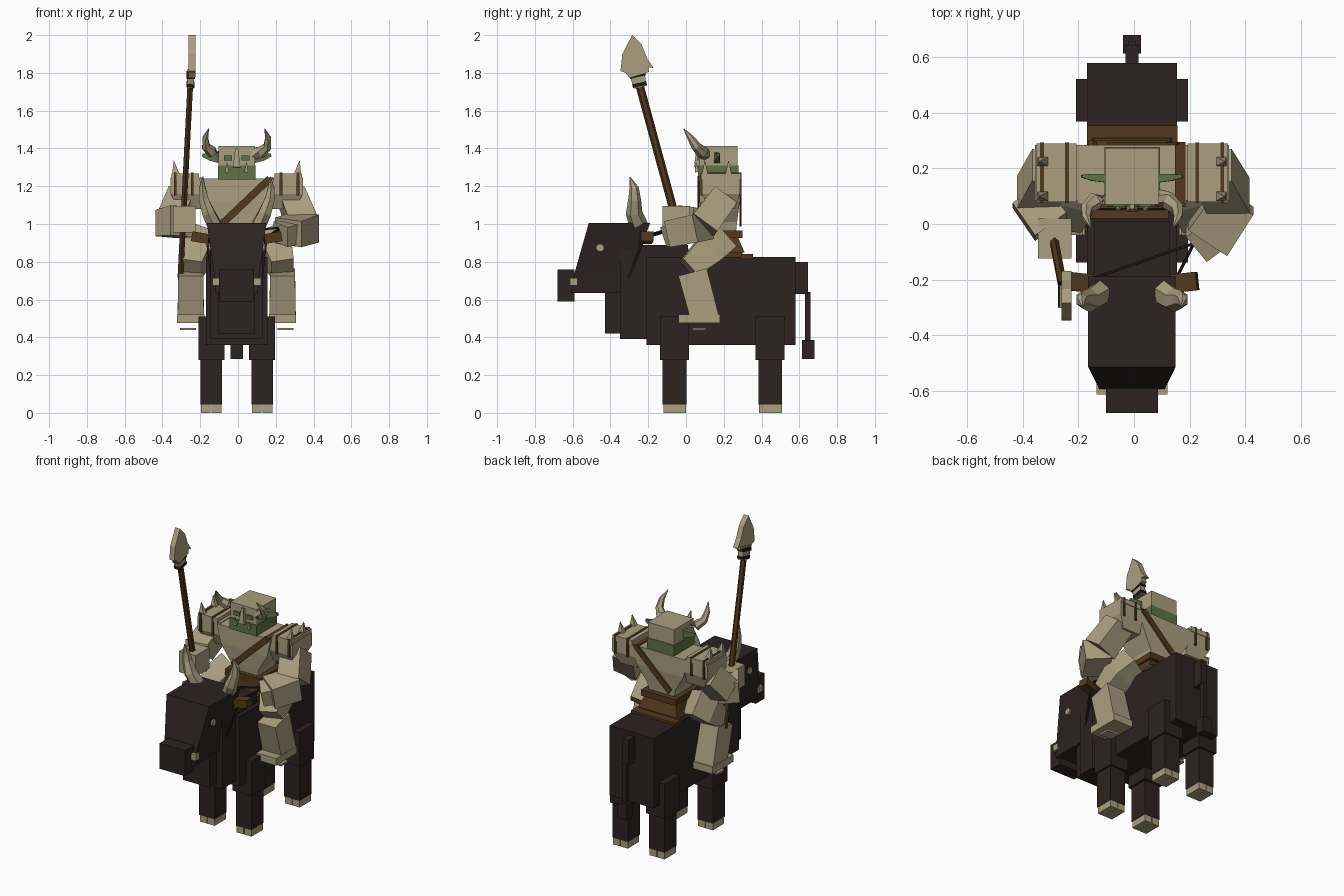
import bpy, bmesh, math
from mathutils import Vector

CX = -0.007  # shared centre line


def material(name, rgb):
    m = bpy.data.materials.new(name)
    m.diffuse_color = (*rgb, 1)
    return m


TAN = material("bone_tan", (0.40, 0.345, 0.215))
HIDE = material("dark_hide", (0.026, 0.016, 0.016))
BROWN = material("leather_brown", (0.085, 0.040, 0.013))
GREEN = material("green_skin", (0.11, 0.17, 0.06))
BLACK = material("dark_cord", (0.012, 0.008, 0.008))


def loft(name, rings, mat):
    """Closed skin through equally sized rings of points."""
    bm = bmesh.new()
    vs = [[bm.verts.new(p) for p in r] for r in rings]
    n = len(vs[0])
    for a, b in zip(vs, vs[1:]):
        for i in range(n):
            j = (i + 1) % n
            bm.faces.new((a[i], a[j], b[j], b[i]))
    bm.faces.new(vs[0][::-1])
    bm.faces.new(vs[-1])
    bmesh.ops.recalc_face_normals(bm, faces=bm.faces)
    me = bpy.data.meshes.new(name)
    bm.to_mesh(me)
    bm.free()
    me.materials.append(mat)
    ob = bpy.data.objects.new(name, me)
    bpy.context.collection.objects.link(ob)
    return ob


def stack(name, levels, mat):
    """Rectangles (z, x0, x1, y0, y1) stacked upward."""
    return loft(name, [[(a, c, z), (b, c, z), (b, d, z), (a, d, z)] for z, a, b, c, d in levels], mat)


def box(name, x0, x1, y0, y1, z0, z1, mat):
    return stack(name, [(z0, x0, x1, y0, y1), (z1, x0, x1, y0, y1)], mat)


def prism(name, profile, x0, x1, mat):
    """Side profile (y, z) pulled across x."""
    return loft(name, [[(x, y, z) for y, z in profile] for x in (x0, x1)], mat)


def limb(name, pts, sizes, mat, sides=4):
    """Tapered bar along points; sizes are half widths (across x, other)."""
    pts = [Vector(p) for p in pts]
    k = math.sqrt(2) if sides == 4 else 1
    rings = []
    for i, p in enumerate(pts):
        d = (pts[min(i + 1, len(pts) - 1)] - pts[max(i - 1, 0)]).normalized()
        ref = Vector((1, 0, 0)) if abs(d.x) < 0.9 else Vector((0, 1, 0))
        u = (ref - d * ref.dot(d)).normalized()
        v = d.cross(u)
        ring = []
        for s in range(sides):
            t = 2 * math.pi * (s + 0.5) / sides
            ring.append(p + u * math.cos(t) * sizes[i][0] * k + v * math.sin(t) * sizes[i][1] * k)
        rings.append(ring)
    return loft(name, rings, mat)


# ---- beast: body, neck, jaw, head ----
box("beast_body", -0.17, 0.155, -0.21, 0.58, 0.36, 0.825, HIDE)
box("beast_neck", -0.145, 0.13, -0.35, 0.01, 0.39, 0.89, HIDE)
box("beast_chest", -0.105, 0.09, -0.43, -0.30, 0.42, 0.65, HIDE)
stack("beast_head", [(0.635, -0.12, 0.106, -0.61, -0.33), (0.74, -0.127, 0.113, -0.59, -0.29),
                     (1.005, -0.165, 0.15, -0.515, -0.19)], HIDE)
box("beast_snout", -0.10, 0.086, -0.68, -0.59, 0.59, 0.76, HIDE)

# ---- tail ----
box("tail_root", -0.03, 0.016, 0.575, 0.645, 0.63, 0.80, HIDE)
box("tail_strand", -0.022, 0.008, 0.63, 0.66, 0.38, 0.64, HIDE)
box("tail_tuft", -0.04, 0.026, 0.615, 0.68, 0.285, 0.385, HIDE)

for s, side in ((-1, "right"), (1, "left")):
    def X(a):
        return CX + s * a

    # ---- beast legs with split hooves ----
    for y, end in ((-0.06, "front"), (0.447, "rear")):
        box(f"{end}_{side}_hip", X(0.065), X(0.202), y - 0.078, y + 0.075, 0.28, 0.51, HIDE)
        box(f"{end}_{side}_shank", X(0.078), X(0.192), y - 0.064, y + 0.062, 0.045, 0.36, HIDE)
        for a in (0.08, 0.138):
            box(f"{end}_{side}_hoof", X(a), X(a + 0.052), y - 0.06, y + 0.06, 0, 0.062, TAN)

    # ---- beast horns, eyes, tusks ----
    limb(f"beast_horn_{side}", [(X(0.115), -0.25, 0.99), (X(0.15), -0.275, 1.06), (X(0.175), -0.272, 1.13),
                               (X(0.182), -0.275, 1.19), (X(0.178), -0.297, 1.25)],
         [(0.042, 0.05), (0.038, 0.044), (0.03, 0.034), (0.02, 0.025), (0.002, 0.002)], TAN, 6)
    limb(f"beast_eye_{side}", [(X(0.125), -0.455, 0.875), (X(0.15), -0.455, 0.875)], [(0.022, 0.022)] * 2, TAN, 8)
    box(f"beast_tusk_{side}", X(0.09), X(0.128), -0.615, -0.575, 0.675, 0.715, TAN)

    # ---- bridle bar end and cheek strap ----
    limb(f"bridle_bar_{side}", [(X(0.145), -0.215, 0.92), (X(0.235), -0.205, 0.935)], [(0.033, 0.026)] * 2, BROWN)
    limb(f"cheek_strap_{side}", [(X(0.155), -0.225, 0.92), (X(0.128), -0.31, 0.70)], [(0.008, 0.008)] * 2, BLACK)

    # ---- rider legs ----
    limb(f"thigh_{side}", [(X(0.16), 0.19, 0.92), (X(0.215), 0.11, 0.85), (X(0.243), 0.015, 0.765)],
         [(0.075, 0.08), (0.078, 0.08), (0.06, 0.058)], TAN)
    limb(f"shin_{side}", [(X(0.243), 0.035, 0.745), (X(0.243), 0.10, 0.50)], [(0.066, 0.078), (0.07, 0.075)], TAN)
    box(f"foot_{side}", X(0.17), X(0.315), -0.04, 0.18, 0.475, 0.522, TAN)
    box(f"stirrup_{side}", X(0.215), X(0.30), 0.035, 0.105, 0.438, 0.45, TAN)

    # ---- shoulders with straps and spikes ----
    stack(f"shoulder_{side}", [(1.08, X(0.18), X(0.31), 0.12, 0.26), (1.16, X(0.18), X(0.35), 0.085, 0.285),
                               (1.245, X(0.18), X(0.35), 0.085, 0.285)], TAN)
    box(f"shoulder_plate_{side}", X(0.20), X(0.345), 0.08, 0.29, 1.235, 1.268, TAN)
    for a in (0.228, 0.318):
        box(f"shoulder_band_{side}", X(a), X(a + 0.014), 0.076, 0.293, 1.15, 1.272, BROWN)
    for y in (0.10, 0.225):
        limb(f"shoulder_spike_{side}", [(X(0.32), y, 1.25), (X(0.333), y, 1.335)],
             [(0.023, 0.02), (0.001, 0.001)], TAN)

    # ---- helmet horns and ears ----
    limb(f"helmet_horn_{side}", [(X(0.08), 0.10, 1.37), (X(0.13), 0.085, 1.38), (X(0.163), 0.055, 1.41),
                                (X(0.166), 0.025, 1.455), (X(0.148), -0.013, 1.505)],
         [(0.033, 0.035), (0.032, 0.033), (0.024, 0.026), (0.017, 0.018), (0.002, 0.002)], TAN, 6)
    limb(f"ear_{side}", [(X(0.09), 0.165, 1.35), (X(0.14), 0.168, 1.355), (X(0.182), 0.172, 1.365)],
         [(0.016, 0.028), (0.013, 0.02), (0.005, 0.008)], GREEN)

    # ---- eyes and mouth tusks ----
    box(f"rider_eye_{side}", X(0.025), X(0.068), 0.062, 0.072, 1.335, 1.362, GREEN)
    limb(f"rider_tusk_{side}", [(X(0.05), 0.058, 1.275), (X(0.053), 0.052, 1.325)],
         [(0.01, 0.01), (0.002, 0.002)], TAN)

# ---- saddle, skirt, belt ----
box("saddle_pad", -0.17, 0.157, 0.29, 0.355, 0.82, 0.84, BROWN)
box("saddle_seat", -0.165, 0.125, 0.02, 0.30, 0.82, 0.86, BROWN)
stack("rider_skirt", [(0.85, -0.15, 0.136, 0.05, 0.31), (0.93, -0.12, 0.106, 0.06, 0.275)], BROWN)
box("rider_belt", -0.135, 0.121, 0.055, 0.30, 0.925, 0.965, BROWN)

# ---- rider torso and head ----
stack("torso", [(0.96, -0.10, 0.086, 0.085, 0.265), (1.01, -0.11, 0.096, 0.08, 0.27),
                (1.12, -0.18, 0.165, 0.072, 0.285), (1.24, -0.205, 0.19, 0.072, 0.285)], TAN)
box("jaw", -0.107, 0.093, 0.064, 0.277, 1.235, 1.31, GREEN)
box("helmet", -0.104, 0.09, 0.07, 0.273, 1.305, 1.412, TAN)
limb("nose_guard", [(CX, 0.062, 1.40), (CX, 0.055, 1.30)], [(0.008, 0.008), (0.02, 0.012)], TAN)

# ---- chest strap over one shoulder ----
for y, part in ((0.066, "front"), (0.289, "back")):
    limb(f"chest_strap_{part}", [(-0.085, y, 1.0), (0.168, y, 1.24)], [(0.019, 0.005)] * 2, BROWN)
box("chest_strap_top", 0.148, 0.185, 0.061, 0.295, 1.236, 1.246, BROWN)

# ---- spear arm ----
limb("spear_upper_arm", [(-0.30, 0.20, 1.14), (-0.355, 0.10, 1.01)], [(0.07, 0.072), (0.07, 0.075)], TAN)
limb("spear_forearm", [(-0.385, 0.105, 1.0), (-0.30, -0.01, 1.015)], [(0.065, 0.07), (0.07, 0.08)], TAN)
box("spear_fist", -0.345, -0.225, -0.125, 0.02, 0.955, 1.095, TAN)

# ---- rein arm ----
limb("rein_upper_arm", [(0.285, 0.20, 1.14), (0.345, 0.09, 0.99)], [(0.07, 0.072), (0.075, 0.078)], TAN)
limb("rein_forearm", [(0.365, 0.09, 0.985), (0.265, -0.055, 0.955)], [(0.078, 0.075), (0.085, 0.07)], TAN)
limb("rein_fist", [(0.285, -0.03, 0.96), (0.225, -0.075, 0.945)], [(0.06, 0.055)] * 2, TAN)

# ---- reins ----
limb("rein_left", [(0.215, -0.07, 0.97), (0.15, -0.20, 0.93)], [(0.005, 0.005)] * 2, BLACK)
limb("rein_right", [(0.215, -0.07, 0.98), (-0.16, -0.20, 0.94)], [(0.005, 0.005)] * 2, BLACK)

# ---- spear ----
limb("spear_shaft", [(-0.305, 0.03, 0.72), (-0.252, -0.25, 1.75)], [(0.017, 0.022)] * 2, BROWN, 6)
limb("spear_socket", [(-0.252, -0.243, 1.725), (-0.249, -0.262, 1.81)], [(0.018, 0.034), (0.019, 0.042)], TAN)
limb("spear_lashing_low", [(-0.252, -0.244, 1.73), (-0.251, -0.248, 1.748)], [(0.022, 0.038)] * 2, BLACK)
limb("spear_lashing_high", [(-0.25, -0.254, 1.778), (-0.25, -0.259, 1.80)], [(0.023, 0.043)] * 2, BLACK)
prism("spear_head", [(-0.285, 2.0), (-0.235, 1.95), (-0.205, 1.875), (-0.17, 1.825), (-0.20, 1.83),
                     (-0.195, 1.805), (-0.30, 1.775), (-0.32, 1.80), (-0.347, 1.81), (-0.337, 1.90)],
      -0.262, -0.226, TAN)
